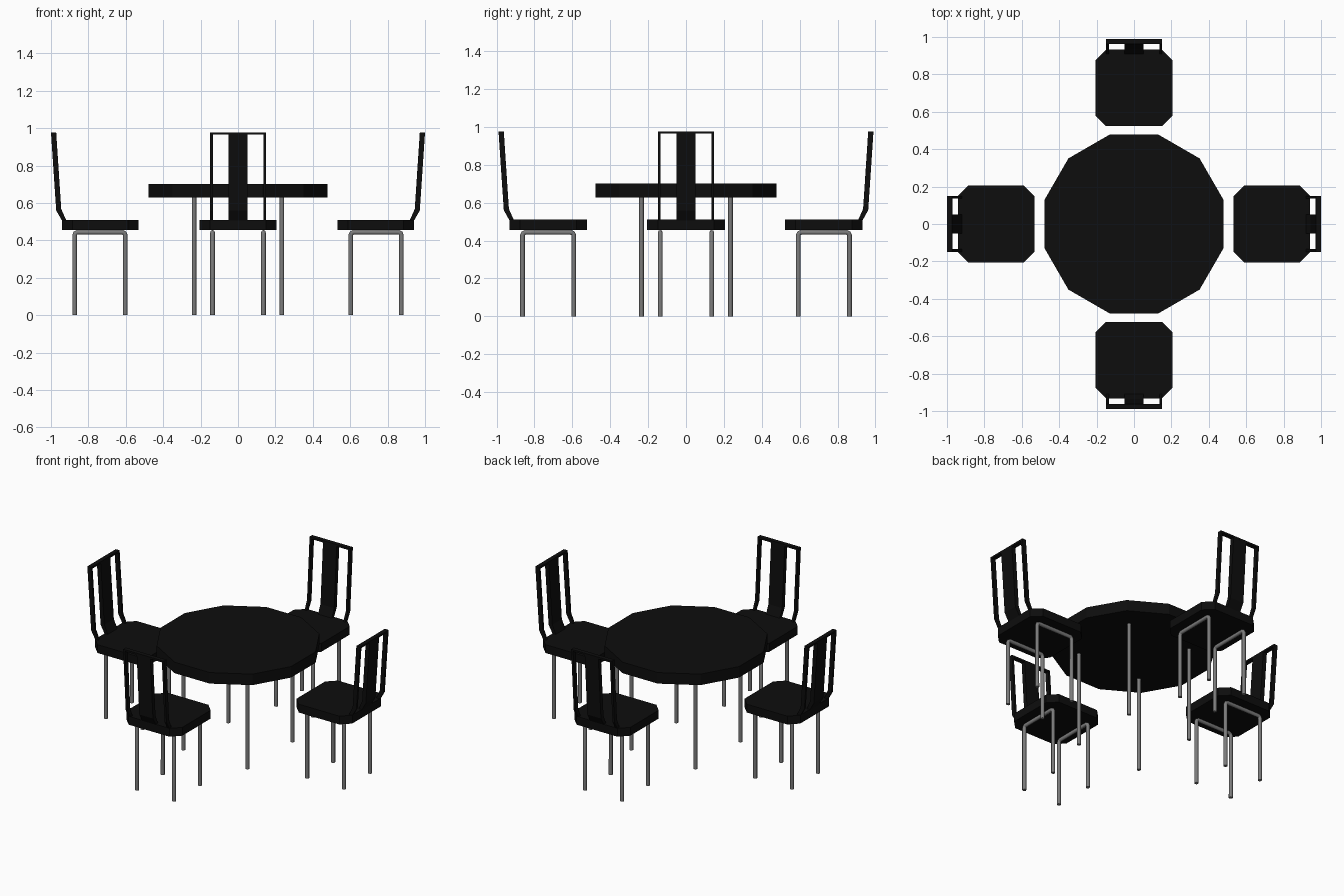
import bpy, bmesh, math
from mathutils import Matrix

if "Cube" in bpy.data.objects:
    bpy.data.objects.remove(bpy.data.objects["Cube"])

def material(name, v):
    m = bpy.data.materials.new(name)
    m.diffuse_color = (v, v, v, 1)
    m.use_nodes = True
    m.node_tree.nodes["Principled BSDF"].inputs["Base Color"].default_value = m.diffuse_color
    return m

BLACK = material("black", 0.004)
METAL = material("grey_metal", 0.2)

def prism(name, outline, depth, to_world=Matrix.Identity(4)):
    """Extrude a 2D outline along local z, then map it into place."""
    bm = bmesh.new()
    face = bm.faces.new([bm.verts.new((a, b, 0)) for a, b in outline])
    top = bmesh.ops.extrude_face_region(bm, geom=[face])["geom"]
    bmesh.ops.translate(bm, vec=(0, 0, depth),
                        verts=[v for v in top if isinstance(v, bmesh.types.BMVert)])
    bmesh.ops.transform(bm, matrix=to_world, verts=bm.verts)
    bmesh.ops.recalc_face_normals(bm, faces=bm.faces)
    me = bpy.data.meshes.new(name)
    bm.to_mesh(me)
    bm.free()
    me.materials.append(BLACK)
    return me

def tube(name, points, radius):
    """Eight-sided round tube along a path."""
    cu = bpy.data.curves.new(name, 'CURVE')
    cu.dimensions = '3D'
    cu.bevel_depth, cu.bevel_resolution, cu.use_fill_caps = radius, 2, True
    sp = cu.splines.new('POLY')
    sp.points.add(len(points) - 1)
    for p, co in zip(sp.points, points):
        p.co = (*co, 1)
    ob = bpy.data.objects.new(name, cu)
    bpy.context.collection.objects.link(ob)
    dg = bpy.context.evaluated_depsgraph_get()
    me = bpy.data.meshes.new_from_object(ob.evaluated_get(dg))
    bpy.data.objects.remove(ob)
    me.materials.clear()
    me.materials.append(METAL)
    return me

def place(name, me, matrix=Matrix.Identity(4)):
    ob = bpy.data.objects.new(name, me)
    ob.matrix_world = matrix
    bpy.context.collection.objects.link(ob)

# table: twelve-sided top on four thin legs
R = 0.496
ring = [(R * math.cos(math.radians(15 + 30 * i)), R * math.sin(math.radians(15 + 30 * i)))
        for i in range(12)]
place("table_top", prism("table_top", ring, 0.073, Matrix.Translation((0, 0, 0.628))))
table_leg = tube("table_leg", [(0, 0, 0), (0, 0, 0.635)], 0.012)
for sx in (-1, 1):
    for sy in (-1, 1):
        place("table_leg", table_leg, Matrix.Translation((sx * 0.235, sy * 0.235, 0)))

# chair parts, built facing the table from +x
x0, x1, w, c = 0.533, 0.942, 0.205, 0.056
seat = prism("seat", [(x0 + c, -w), (x1 - c, -w), (x1, -w + c), (x1, w - c),
                      (x1 - c, w), (x0 + c, w), (x0, w - c), (x0, -w + c)],
             0.055, Matrix.Translation((0, 0, 0.455)))

# side profile of the back in (x, z), extruded along y
profile = [(0.915, 0.50), (0.938, 0.50), (0.972, 0.56), (1.0, 0.977),
           (0.972, 0.977), (0.945, 0.567)]
top_bar_profile = [(0.9713, 0.965), (0.9992, 0.965), (1.0, 0.977), (0.972, 0.977)]

def back_part(name, prof, ya, yb):
    # local (x, y, z) -> world (x, -z, y)
    m = Matrix.Translation((0, yb, 0)) @ Matrix.Rotation(math.pi / 2, 4, 'X')
    return prism(name, prof, yb - ya, m)

parts = [("seat", seat),
         ("back_slat", back_part("back_slat", profile, -0.05, 0.05)),
         ("back_top_bar", back_part("back_top_bar", top_bar_profile, -0.137, 0.137))]
for s, side in ((-1, "left"), (1, "right")):
    ya, yb = sorted((s * 0.135, s * 0.149))
    parts.append((side + "_back_post", back_part("back_post", profile, ya, yb)))
    # bent tube forming a front and a back leg
    y, a, b, t, k = s * 0.136, 0.603, 0.873, 0.443, 0.014
    path = [(a, y, 0), (a, y, t - k), (a + k * 0.3, y, t - k * 0.3), (a + k, y, t),
            (b - k, y, t), (b - k * 0.3, y, t - k * 0.3), (b, y, t - k), (b, y, 0)]
    parts.append((side + "_leg_tube", tube("leg_tube", path, 0.0125)))

# small mount closing the gap between leg tubes and seat is the tube itself touching it
for i in range(4):
    shift = Matrix.Translation((-0.01 if i % 2 else 0, 0, 0))
    turn = Matrix.Rotation(i * math.pi / 2, 4, 'Z')
    for name, me in parts:
        place(f"chair{i + 1}_{name}", me, turn @ shift)
